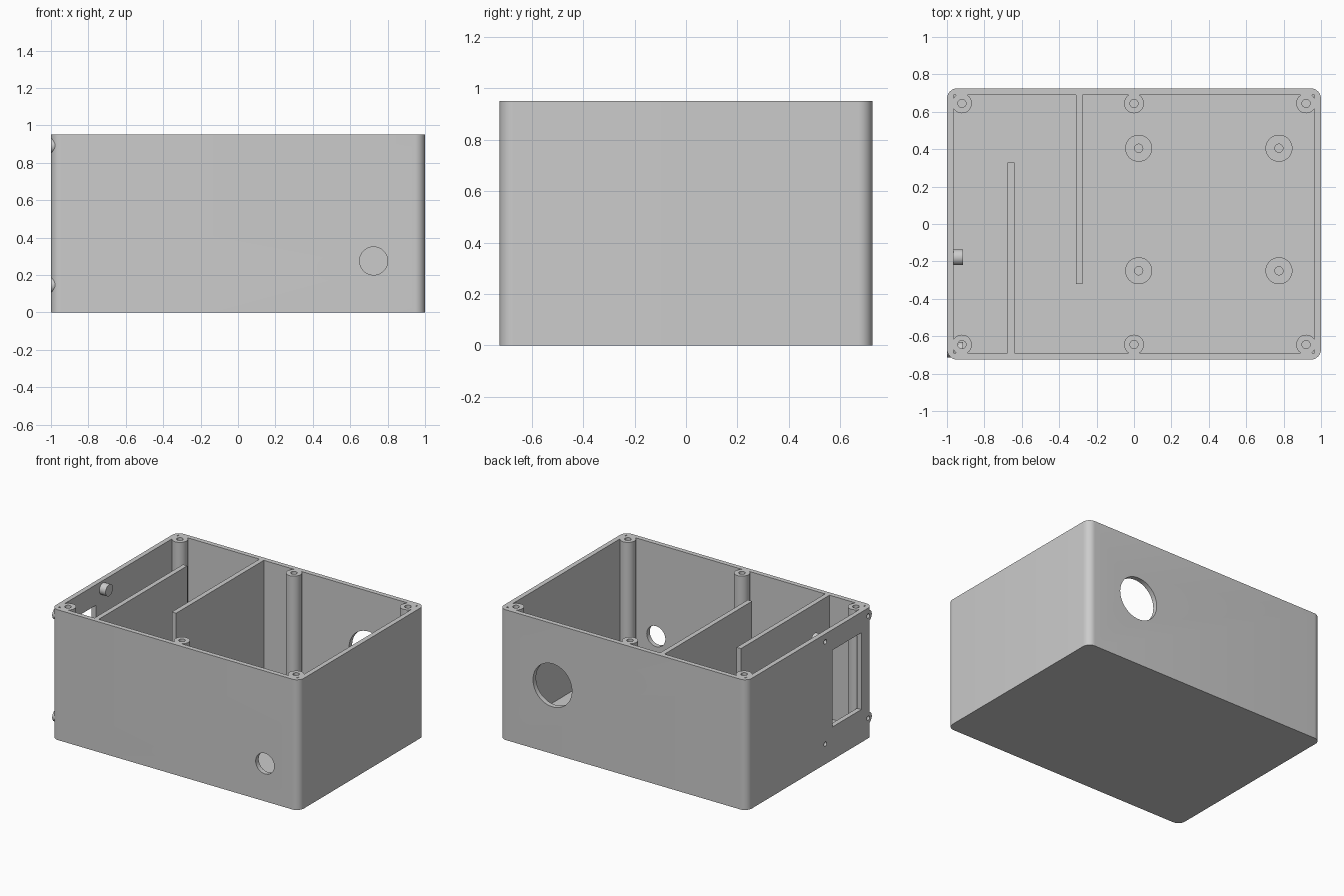
import bpy
import bmesh
from math import cos, sin, pi, radians
from mathutils import Matrix, Vector

cube = bpy.data.objects.get("Cube")
if cube:
    bpy.data.objects.remove(cube, do_unlink=True)

HX, HY, HEIGHT = 1.0, 0.725, 0.95
WALL, FLOOR, CORNER = 0.035, 0.05, 0.055
OVER = HEIGHT + 0.2          # cutters run past the rim

grey = bpy.data.materials.new("plain grey")
grey.use_nodes = True
grey.diffuse_color = (0.6, 0.6, 0.6, 1)
grey.node_tree.nodes["Principled BSDF"].inputs["Base Color"].default_value = (0.6, 0.6, 0.6, 1)


def finish(name, bm):
    bmesh.ops.recalc_face_normals(bm, faces=bm.faces)
    mesh = bpy.data.meshes.new(name)
    bm.to_mesh(mesh)
    bm.free()
    mesh.materials.append(grey)
    obj = bpy.data.objects.new(name, mesh)
    bpy.context.collection.objects.link(obj)
    return obj


def boxes(name, spans):
    """Boxes given as pairs of low and high corners."""
    bm = bmesh.new()
    for low, high in spans:
        low, high = Vector(low), Vector(high)
        size = Matrix.Diagonal((high - low).to_4d())
        size[3][3] = 1
        bmesh.ops.create_cube(bm, size=1, matrix=Matrix.Translation((low + high) / 2) @ size)
    return finish(name, bm)


def cylinders(name, centres, radius, length, axis="Z", sides=40):
    turn = {"X": Matrix.Rotation(pi / 2, 4, "Y"),
            "Y": Matrix.Rotation(pi / 2, 4, "X"),
            "Z": Matrix.Identity(4)}[axis]
    bm = bmesh.new()
    for c in centres:
        bmesh.ops.create_cone(bm, cap_ends=True, segments=sides, radius1=radius, radius2=radius,
                              depth=length, matrix=Matrix.Translation(c) @ turn)
    return finish(name, bm)


def rounded_block(name, hx, hy, r, z0, z1, steps=10):
    bm = bmesh.new()
    ring = []
    for q, (sx, sy) in enumerate([(1, 1), (-1, 1), (-1, -1), (1, -1)]):
        for i in range(steps + 1):
            a = (q + i / steps) * pi / 2
            ring.append(bm.verts.new((sx * (hx - r) + r * cos(a), sy * (hy - r) + r * sin(a), z0)))
    base = bm.faces.new(ring)
    top = bmesh.ops.extrude_face_region(bm, geom=[base])["geom"]
    bmesh.ops.translate(bm, vec=(0, 0, z1 - z0),
                        verts=[v for v in top if isinstance(v, bmesh.types.BMVert)])
    return finish(name, bm)


def combine(target, tool, operation="DIFFERENCE"):
    tool.hide_render = True
    mod = target.modifiers.new(tool.name, "BOOLEAN")
    mod.operation, mod.solver, mod.object = operation, "EXACT", tool
    bpy.context.view_layer.objects.active = target
    bpy.ops.object.modifier_apply(modifier=mod.name)
    bpy.data.objects.remove(tool, do_unlink=True)


# Cavity, leaving room for the lid posts, dividers and board standoffs
post_xy = [(x, y) for x in (-0.92, 0, 0.92) for y in (-0.645, 0.645)]
standoff_xy = [(x, y) for x in (0.025, 0.775) for y in (-0.25, 0.405)]
cavity = boxes("cavity", [((WALL - HX, WALL - HY, FLOOR), (HX - WALL, HY - WALL, HEIGHT + 0.1))])
combine(cavity, cylinders("lid_posts", [(x, y, OVER / 2) for x, y in post_xy], 0.053, OVER + 0.2))
combine(cavity, boxes("dividers", [((-0.675, -0.8, -0.1), (-0.64, 0.33, OVER)),
                                   ((-0.31, -0.32, -0.1), (-0.275, 0.8, OVER))]))
combine(cavity, cylinders("standoffs", [(x, y, 0.04) for x, y in standoff_xy], 0.072, 0.2))

# Open enclosure
enclosure = rounded_block("enclosure", HX, HY, CORNER, 0, HEIGHT)
combine(enclosure, cavity)
combine(enclosure, cylinders("post_holes", [(x, y, HEIGHT) for x, y in post_xy], 0.022, 0.8, sides=24))
combine(enclosure, cylinders("standoff_holes", [(x, y, 0.13) for x, y in standoff_xy], 0.022, 0.14, sides=24))

# Blind screw bosses around the side socket opening
screw_yz = [(y, z) for y in (-0.178, -0.672) for z in (0.147, 0.892)]
combine(enclosure, cylinders("screw_bosses", [(-0.957, y, z) for y, z in screw_yz], 0.042, 0.085, "X"), "UNION")
combine(enclosure, cylinders("screw_holes", [(-0.99, y, z) for y, z in screw_yz], 0.016, 0.1, "X", 24))
combine(enclosure, boxes("socket_opening", [((-1.1, -0.592, 0.24), (-0.94, -0.258, 0.8))]))

# Cable holes in the front and back walls
combine(enclosure, cylinders("front_cable_hole", [(0.725, -HY, 0.275)], 0.075, 0.2, "Y", 48))
combine(enclosure, cylinders("back_cable_hole", [(0.57, HY, 0.5)], 0.157, 0.2, "Y", 64))

bpy.ops.object.select_all(action="DESELECT")
enclosure.select_set(True)
bpy.context.view_layer.objects.active = enclosure
bpy.ops.object.shade_smooth_by_angle(angle=radians(30))
